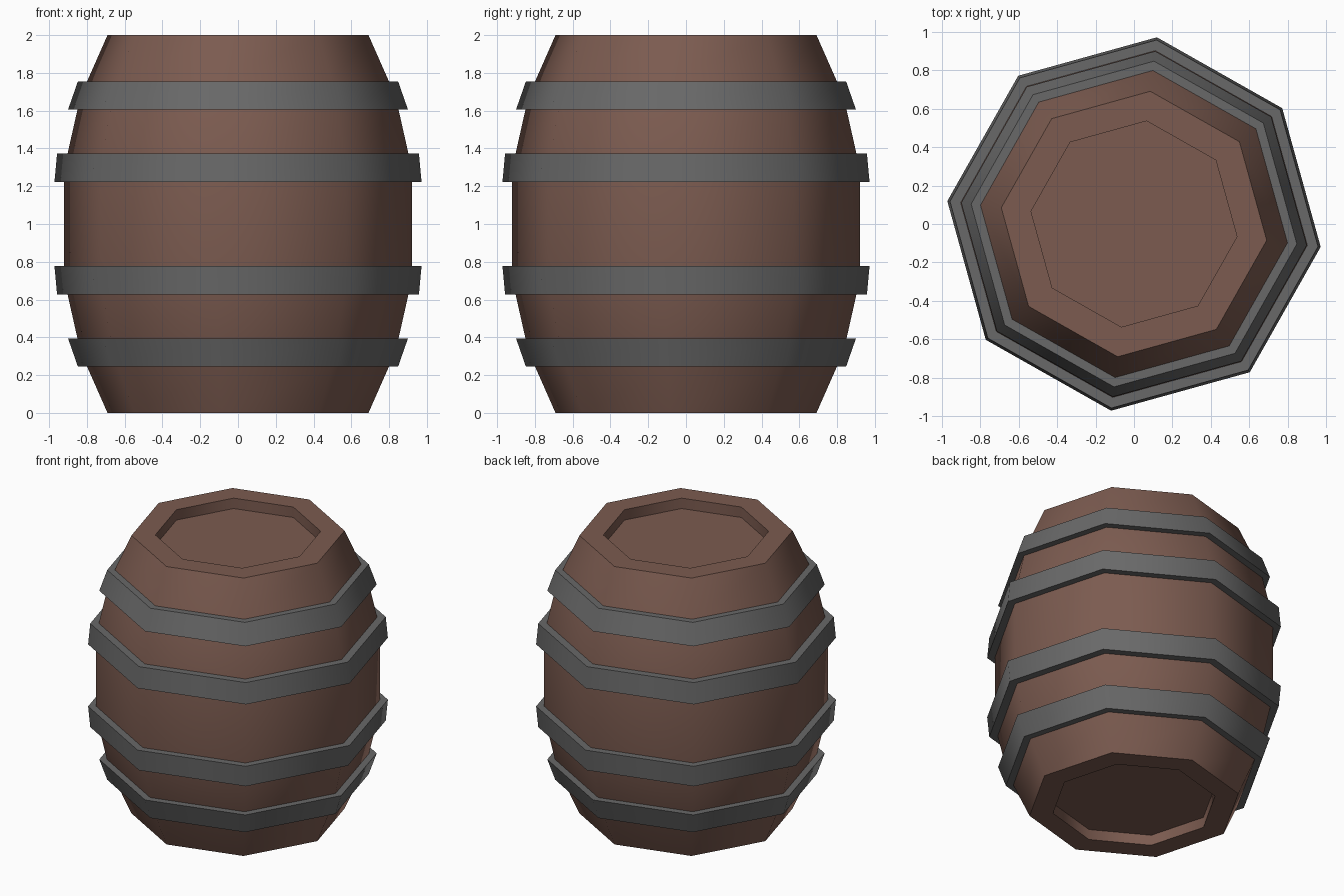
import bpy, math

if "Cube" in bpy.data.objects:
    bpy.data.objects.remove(bpy.data.objects["Cube"])

SIDES = 8
OFFSET = math.radians(-7)


def material(name, rgb):
    m = bpy.data.materials.new(name)
    m.diffuse_color = (*rgb, 1)
    m.use_nodes = True
    m.node_tree.nodes["Principled BSDF"].inputs["Base Color"].default_value = m.diffuse_color
    return m


wood = material("brown wood", (0.20, 0.105, 0.08))
metal = material("grey metal", (0.14, 0.14, 0.14))


def lathe(name, profile, mat, closed=False):
    """Spin (radius, z) points around z; closed joins last ring to first, else both ends are capped."""
    n = len(profile)
    verts = [(r * math.cos(OFFSET + math.tau * k / SIDES),
              r * math.sin(OFFSET + math.tau * k / SIDES), z)
             for r, z in profile for k in range(SIDES)]
    faces = []
    for i in range(n if closed else n - 1):
        a, b = i * SIDES, (i + 1) % n * SIDES
        for k in range(SIDES):
            j = (k + 1) % SIDES
            faces.append((a + k, a + j, b + j, b + k))
    if not closed:
        faces.append(tuple(reversed(range(SIDES))))
        faces.append(tuple(range((n - 1) * SIDES, n * SIDES)))
    mesh = bpy.data.meshes.new(name)
    mesh.from_pydata(verts, [], faces)
    mesh.materials.append(mat)
    obj = bpy.data.objects.new(name, mesh)
    bpy.context.collection.objects.link(obj)
    bpy.ops.object.select_all(action='DESELECT')
    obj.select_set(True)
    bpy.context.view_layer.objects.active = obj
    bpy.ops.object.shade_smooth_by_angle(angle=math.radians(50))
    return obj


# Barrel body: recessed lid, rim and bulging side, mirrored about z = 1
half = [(0.54, 0.075), (0.54, 0), (0.696, 0), (0.805, 0.245),
        (0.856, 0.393), (0.909, 0.627), (0.927, 0.777)]
lathe("barrel_body", half + [(r, 2 - z) for r, z in reversed(half)], wood)

# Metal hoops, two on each half: z and (inner, outer) radius at both edges
hoops = {"outer": ((0.245, 0.80, 0.854), (0.393, 0.85, 0.906)),
         "inner": ((0.627, 0.90, 0.965), (0.777, 0.92, 0.979))}
for label, ((z0, in0, out0), (z1, in1, out1)) in hoops.items():
    ring = [(in0, z0), (out0, z0), (out1, z1), (in1, z1)]
    lathe(f"lower_{label}_hoop", ring, metal, closed=True)
    lathe(f"upper_{label}_hoop", [(r, 2 - z) for r, z in reversed(ring)], metal, closed=True)
